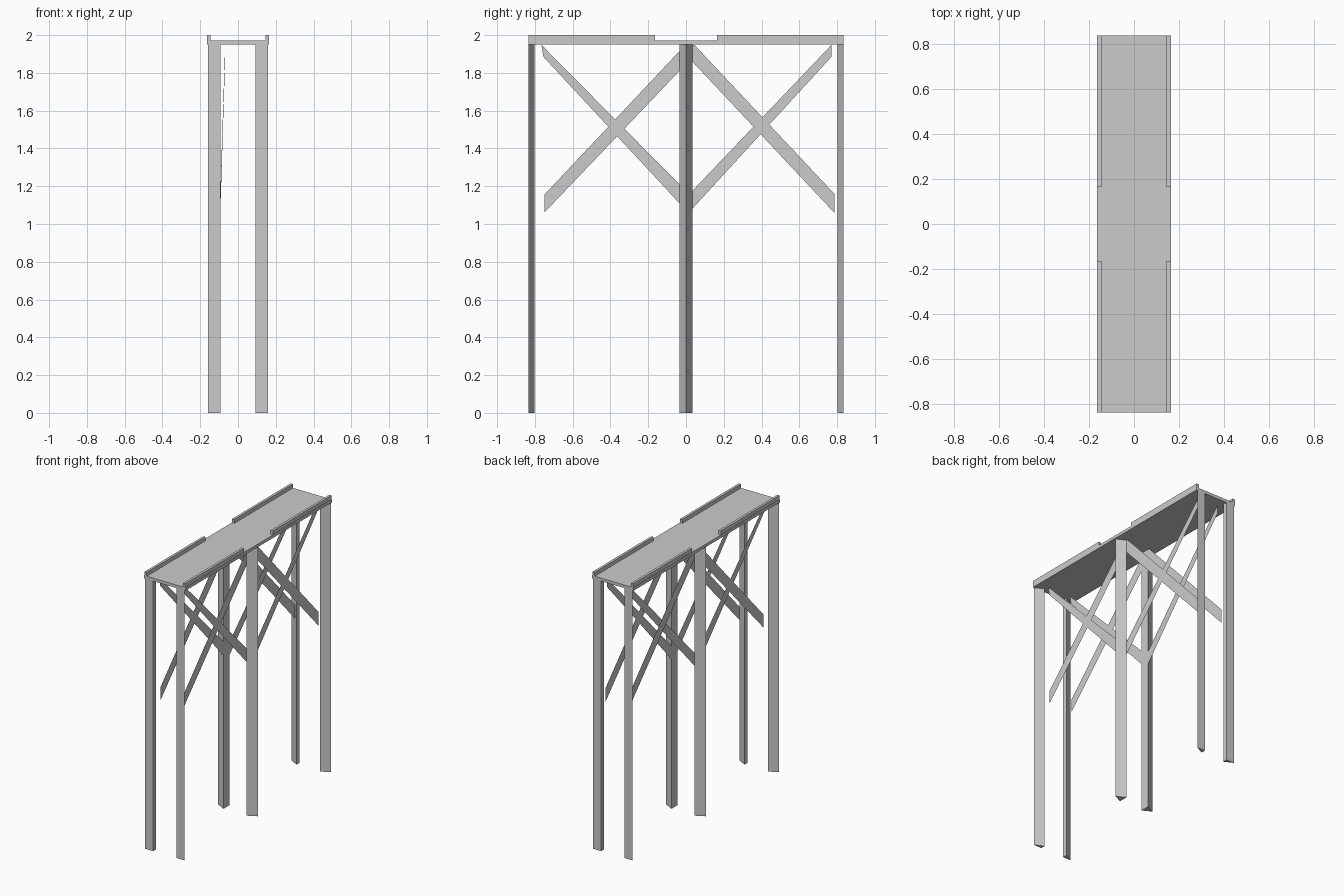
import bpy

if "Cube" in bpy.data.objects:
    bpy.data.objects.remove(bpy.data.objects["Cube"])


def make_object(name, verts, faces):
    mesh = bpy.data.meshes.new(name)
    mesh.from_pydata(verts, [], faces)
    mesh.update()
    obj = bpy.data.objects.new(name, mesh)
    bpy.context.collection.objects.link(obj)
    return obj


def prism(name, profile, z0, z1):
    """Extrude a counter-clockwise xy profile from z0 to z1."""
    n = len(profile)
    verts = [(x, y, z) for z in (z0, z1) for x, y in profile]
    faces = [tuple(reversed(range(n))), tuple(range(n, 2 * n))]
    faces += [(i, (i + 1) % n, n + (i + 1) % n, n + i) for i in range(n)]
    return make_object(name, verts, faces)


def ordered(profile, side):
    """Keep the winding counter-clockwise when mirrored in x."""
    points = [(x * side, y) for x, y in profile]
    return points if side > 0 else points[::-1]


def rect(x0, x1, y0, y1):
    return [(x0, y0), (x1, y0), (x1, y1), (x0, y1)]


W, L, DECK, TOP = 0.165, 0.835, 1.95, 1.972
INNER, OUTER, HALF = 0.093, 0.158, 0.034

# Deck slab
prism("deck", rect(-W, W, -L, L), DECK, TOP)

# Leg sections: triangle in the middle, half triangles at the ends
legs = {
    "middle_leg": [(INNER, -HALF), (OUTER, 0), (INNER, HALF)],
    "front_leg": [(INNER, -L), (OUTER, -L), (INNER, -L + HALF)],
    "back_leg": [(INNER, L - HALF), (OUTER, L), (INNER, L)],
}

# Brace outlines in y, z
braces = {
    "front_brace_falling": [(-0.755, 1.885), (-0.035, 1.11), (-0.035, 1.21), (-0.765, 1.948)],
    "front_brace_rising": [(-0.75, 1.06), (-0.035, 1.81), (-0.035, 1.915), (-0.75, 1.155)],
    "back_brace_falling": [(0.033, 1.86), (0.785, 1.06), (0.785, 1.16), (0.045, 1.948), (0.033, 1.948)],
    "back_brace_rising": [(0.033, 1.08), (0.77, 1.885), (0.77, 1.948), (0.033, 1.175)],
}

for side, label in ((-1, "left"), (1, "right")):
    # Kerb rails, leaving a gap mid-deck
    for end, y0, y1 in (("front", -L, -W), ("back", W, L)):
        prism(f"{label}_{end}_rail", ordered(rect(0.145, 0.163, y0, y1), side), TOP, 2.0)
    for name, profile in legs.items():
        prism(f"{label}_{name}", ordered(profile, side), 0, DECK)
    # Thin brace plates; one on the left leans inwards at its top
    for name, outline in braces.items():
        lean = 0.025 if (side < 0 and name == "back_brace_rising") else 0
        verts = [(side * (INNER - lean * max(0, (y - 0.033) / 0.737)), y, z) for y, z in outline]
        make_object(f"{label}_{name}", verts, [tuple(range(len(verts)))])
